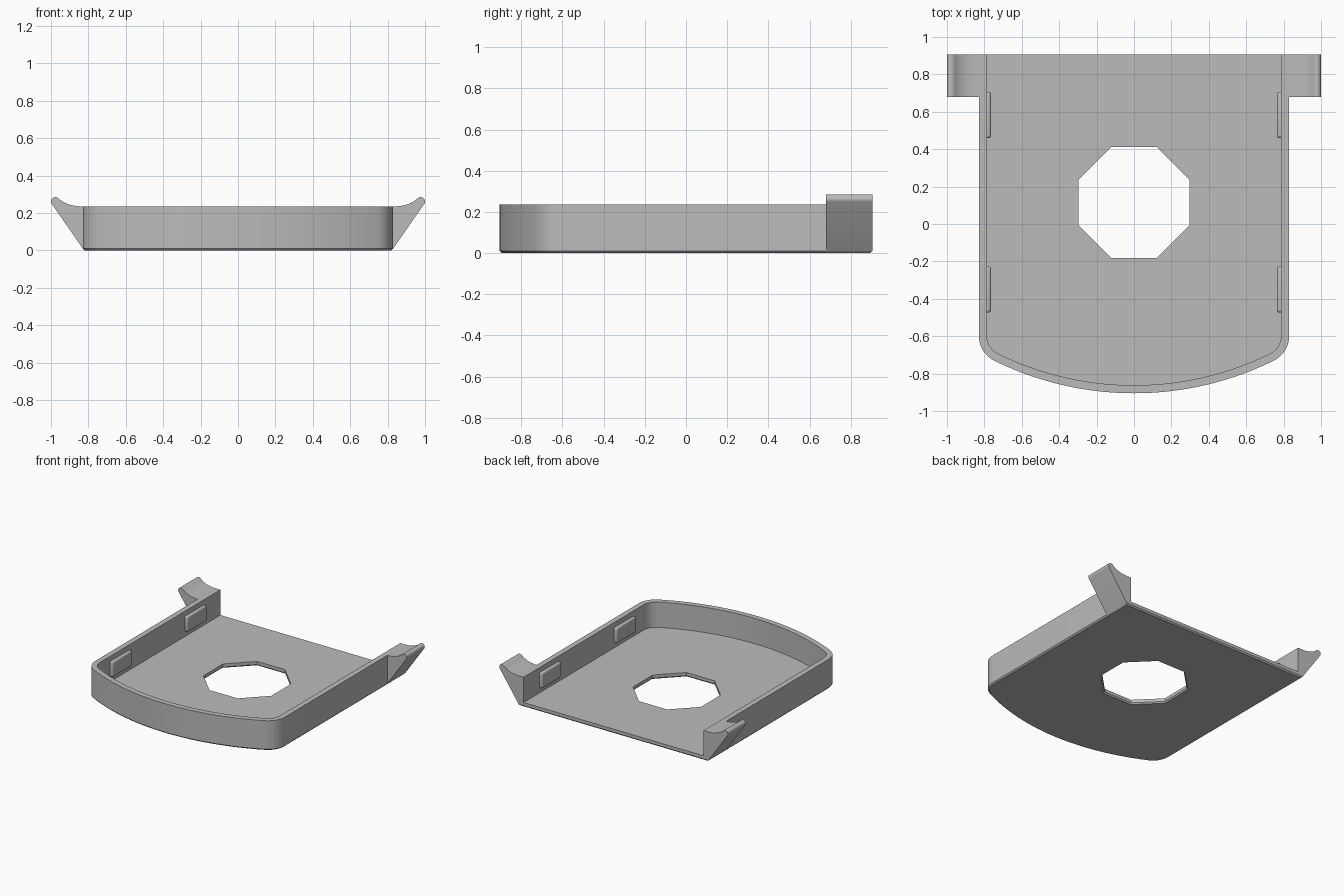
import bpy, bmesh
from math import sin, cos, pi, sqrt, atan2, radians
from mathutils import Vector

cube = bpy.data.objects.get("Cube")
if cube:
    bpy.data.objects.remove(cube, do_unlink=True)

HALF_W, FRONT, BACK, HEIGHT = 0.83, -0.905, 0.905, 0.235
WALL, FLOOR, CHAMFER = 0.043, 0.035, 0.01
ARC_R, CORNER_R = 1.69, 0.15

grey = bpy.data.materials.new("plain grey")
grey.use_nodes = True
COLOUR = (0.5, 0.5, 0.5, 1)
grey.diffuse_color = COLOUR
grey.node_tree.nodes["Principled BSDF"].inputs["Base Color"].default_value = COLOUR


def finish(name, bm):
    bmesh.ops.recalc_face_normals(bm, faces=bm.faces)
    mesh = bpy.data.meshes.new(name)
    bm.to_mesh(mesh)
    bm.free()
    mesh.materials.append(grey)
    obj = bpy.data.objects.new(name, mesh)
    bpy.context.collection.objects.link(obj)
    return obj


def loft(name, rings):
    """Closed solid through matching rings of points."""
    bm = bmesh.new()
    loops = [[bm.verts.new(p) for p in ring] for ring in rings]
    for a, b in zip(loops, loops[1:]):
        for i in range(len(a)):
            j = (i + 1) % len(a)
            bm.faces.new((a[i], a[j], b[j], b[i]))
    bm.faces.new(loops[0])
    bm.faces.new(loops[-1])
    return finish(name, bm)


def outline(inset, back, z):
    """Tray plan: straight sides, rounded corners, bowed front."""
    cy = FRONT + ARC_R
    fx = HALF_W - CORNER_R
    fy = cy - sqrt((ARC_R - CORNER_R) ** 2 - fx ** 2)
    end = atan2(fx, cy - fy)
    r, big = CORNER_R - inset, ARC_R - inset
    half = [(big * sin(end * i / 14), cy - big * cos(end * i / 14)) for i in range(15)]
    for i in range(1, 11):
        a = end + (pi / 2 - end) * i / 10
        half.append((fx + r * sin(a), fy - r * cos(a)))
    half.append((HALF_W - inset, back))
    mirrored = [(-x, y) for x, y in half[:0:-1]]
    return [Vector((x, y, z)) for x, y in half + mirrored]


def octagon(radius, z):
    return [Vector((radius * cos(pi / 8 + i * pi / 4),
                    0.115 + radius * sin(pi / 8 + i * pi / 4), z)) for i in range(8)]


def activate(obj):
    bpy.ops.object.select_all(action='DESELECT')
    obj.select_set(True)
    bpy.context.view_layer.objects.active = obj


def cut(obj, cutter):
    cutter.hide_render = True
    mod = obj.modifiers.new("cut", 'BOOLEAN')
    mod.operation, mod.solver, mod.object = 'DIFFERENCE', 'EXACT', cutter
    activate(obj)
    bpy.ops.object.modifier_apply(modifier=mod.name)
    bpy.data.objects.remove(cutter, do_unlink=True)


# Tray: chamfered block, hollowed through the open back, with the floor hole
tray = loft("tray", [outline(CHAMFER, BACK - CHAMFER, 0),
                     outline(0, BACK, CHAMFER),
                     outline(0, BACK, HEIGHT)])
cut(tray, loft("cavity_cutter", [outline(WALL, BACK + 0.2, FLOOR),
                                 outline(WALL, BACK + 0.2, HEIGHT + 0.2)]))
HOLE = 0.321
cut(tray, loft("hole_cutter", [octagon(HOLE + 2 * CHAMFER, -CHAMFER),
                               octagon(HOLE, CHAMFER),
                               octagon(HOLE, 0.1)]))
parts = [tray]

# Flared ears at the back corners: sloped underside, scooped top, round tip
profile = [(HALF_W, CHAMFER)]
for i in range(9):
    a = radians(-35 + 160 * i / 8)
    profile.append((0.977 + 0.023 * cos(a), 0.262 + 0.023 * sin(a)))
p0, p1, p2 = Vector(profile[-1]), Vector((0.915, 0.235)), Vector((HALF_W, HEIGHT))
for i in range(1, 11):
    t = i / 10
    profile.append(tuple(p0 * (1 - t) ** 2 + p1 * 2 * t * (1 - t) + p2 * t * t))

for side, label in ((1, "left"), (-1, "right")):
    parts.append(loft(label + "_ear", [[(side * x, y, z) for x, z in profile]
                                       for y in (0.68, BACK)]))
    # Rounded grip pads on the inner wall
    for y, place in ((-0.35, "front"), (0.583, "back")):
        bm = bmesh.new()
        bmesh.ops.create_cube(bm, size=1)
        bmesh.ops.scale(bm, vec=(0.05, 0.247, 0.125), verts=bm.verts)
        bmesh.ops.bevel(bm, geom=bm.edges[:], offset=0.015, segments=4,
                        profile=0.5, affect='EDGES')
        bmesh.ops.translate(bm, vec=(side * 0.789, y, 0.133), verts=bm.verts)
        parts.append(finish(f"{label}_{place}_pad", bm))

for obj in parts:
    activate(obj)
    bpy.ops.object.shade_smooth_by_angle(angle=radians(30))
